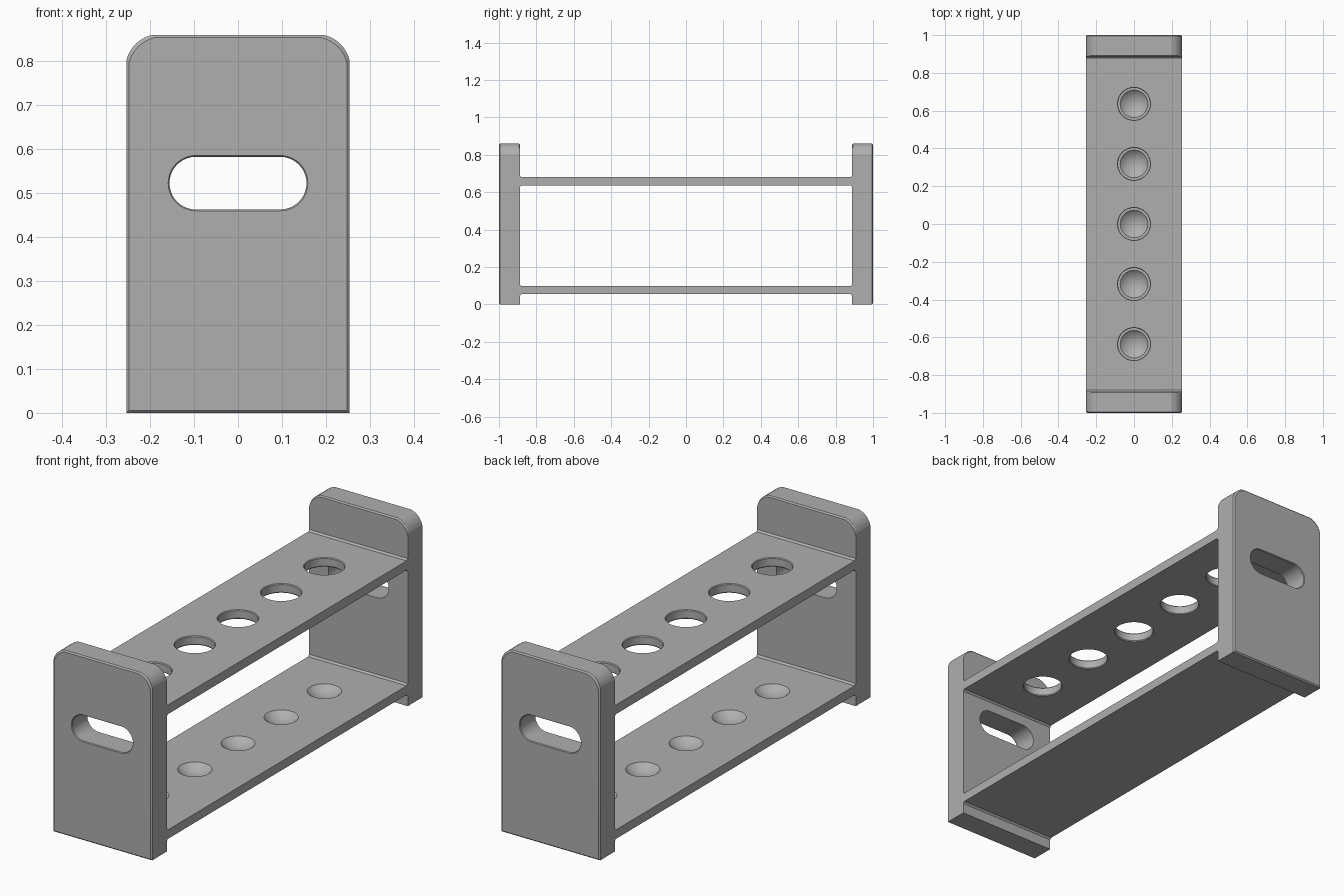
import bpy, bmesh
from math import sin, cos, pi

if "Cube" in bpy.data.objects:
    bpy.data.objects.remove(bpy.data.objects["Cube"])

W, H = 0.254, 0.86          # half width and height of the end plates
INNER = 0.887               # inner face of the end plates
HOLES = [i * 0.318 for i in range(-2, 3)]
E = 0.006                   # small edge softening

# Dark grey finish shared by all parts
grey = bpy.data.materials.new("dark_grey")
grey.diffuse_color = (0.43, 0.43, 0.43, 1)
grey.use_nodes = True
grey.node_tree.nodes["Principled BSDF"].inputs["Base Color"].default_value = grey.diffuse_color


def loft(bm, rings):
    """Closed solid through a list of equally long point rings."""
    loops = [[bm.verts.new(p) for p in r] for r in rings]
    n = len(loops[0])
    for a, b in zip(loops, loops[1:]):
        for i in range(n):
            j = (i + 1) % n
            bm.faces.new((a[i], a[j], b[j], b[i]))
    bm.faces.new(loops[0])
    bm.faces.new(loops[-1])


def finish(bm, name):
    bmesh.ops.recalc_face_normals(bm, faces=bm.faces)
    me = bpy.data.meshes.new(name)
    bm.to_mesh(me)
    bm.free()
    me.materials.append(grey)
    ob = bpy.data.objects.new(name, me)
    bpy.context.collection.objects.link(ob)
    return ob


def activate(ob):
    bpy.ops.object.select_all(action='DESELECT')
    ob.select_set(True)
    bpy.context.view_layer.objects.active = ob


def cut(ob, cutter):
    cutter.hide_render = True
    activate(ob)
    m = ob.modifiers.new("cut", 'BOOLEAN')
    m.operation, m.solver, m.object = 'DIFFERENCE', 'EXACT', cutter
    bpy.ops.object.modifier_apply(modifier=m.name)
    bpy.data.objects.remove(cutter)


def smooth(ob):
    activate(ob)
    bpy.ops.object.shade_smooth_by_angle(angle=0.25)


def arc(cx, cz, r, a0, a1, n):
    return [(cx + r * cos(a0 + (a1 - a0) * i / n),
             cz + r * sin(a0 + (a1 - a0) * i / n)) for i in range(n + 1)]


def plate_ring(y, w, bottom, top, r=0.058, n=10, flat=0.3):
    """Outline with slightly flattened round top corners."""
    half = []
    for i, (x, z) in enumerate(arc(w - r, top - r, r, 0, pi / 2, n)):
        t = i / n
        half.append((x + flat * (w - r * t - x),
                     z + flat * (top - r + r * t - z)))
    pts = [(-w, bottom), (w, bottom)] + half + [(-x, z) for x, z in half[::-1]]
    return [(x, y, z) for x, z in pts]


def slot_ring(y, r):
    pts = arc(0.096, 0.523, r, -pi / 2, pi / 2, 20)
    pts += arc(-0.096, 0.523, r, pi / 2, 3 * pi / 2, 20)
    return [(x, y, z) for x, z in pts]


def circle(y, z, r):
    return [(a, y + b, z) for a, b in arc(0, 0, r, 0, 2 * pi, 48)[:-1]]


# End plates with a rounded top and a handle slot
for name, s in (("front_end_plate", -1), ("back_end_plate", 1)):
    bm = bmesh.new()
    loft(bm, [plate_ring(s, W - E, E, H - E),
              plate_ring(s * (1 - E), W, 0, H),
              plate_ring(s * (INNER + E), W, 0, H),
              plate_ring(s * INNER, W, 0, H - E)])
    plate = finish(bm, name)
    bm = bmesh.new()
    loft(bm, [slot_ring(s * 1.01, 0.063), slot_ring(s, 0.063),
              slot_ring(s * 0.996, 0.060), slot_ring(s * 0.87, 0.060)])
    cut(plate, finish(bm, "slot_cutter"))
    smooth(plate)


def shelf(name, z0, z1, f=0.008):
    """Flat board whose ends flare into the plates with small chamfers."""
    y = INNER - f
    prof = [(y, z0), (INNER, z0 - f), (INNER, z1 + f), (y, z1)]
    prof += [(-a, b) for a, b in prof[::-1]]
    bm = bmesh.new()
    loft(bm, [[(x, a, b) for a, b in prof] for x in (-W, W)])
    return finish(bm, name)


# Upper shelf with through holes, rims slightly eased
TOP0, TOP1 = 0.637, 0.68
upper = shelf("upper_shelf", TOP0, TOP1)
bm = bmesh.new()
for y in HOLES:
    loft(bm, [circle(y, TOP0 - 0.01, 0.088), circle(y, TOP0, 0.088),
              circle(y, TOP0 + 0.004, 0.085), circle(y, TOP1 - 0.004, 0.085),
              circle(y, TOP1, 0.088), circle(y, TOP1 + 0.01, 0.088)])
cut(upper, finish(bm, "hole_cutter"))
smooth(upper)

# Lower shelf with shallow round dimples
LOW0, LOW1 = 0.056, 0.098
lower = shelf("lower_shelf", LOW0, LOW1)
bm = bmesh.new()
depth, rad = 0.03, 0.073
R = (rad ** 2 + depth ** 2) / (2 * depth)
for y in HOLES:
    ball = bmesh.ops.create_uvsphere(bm, u_segments=48, v_segments=48, radius=R)
    bmesh.ops.translate(bm, verts=ball["verts"], vec=(0, y, LOW1 - depth + R))
cut(lower, finish(bm, "dimple_cutter"))
smooth(lower)
